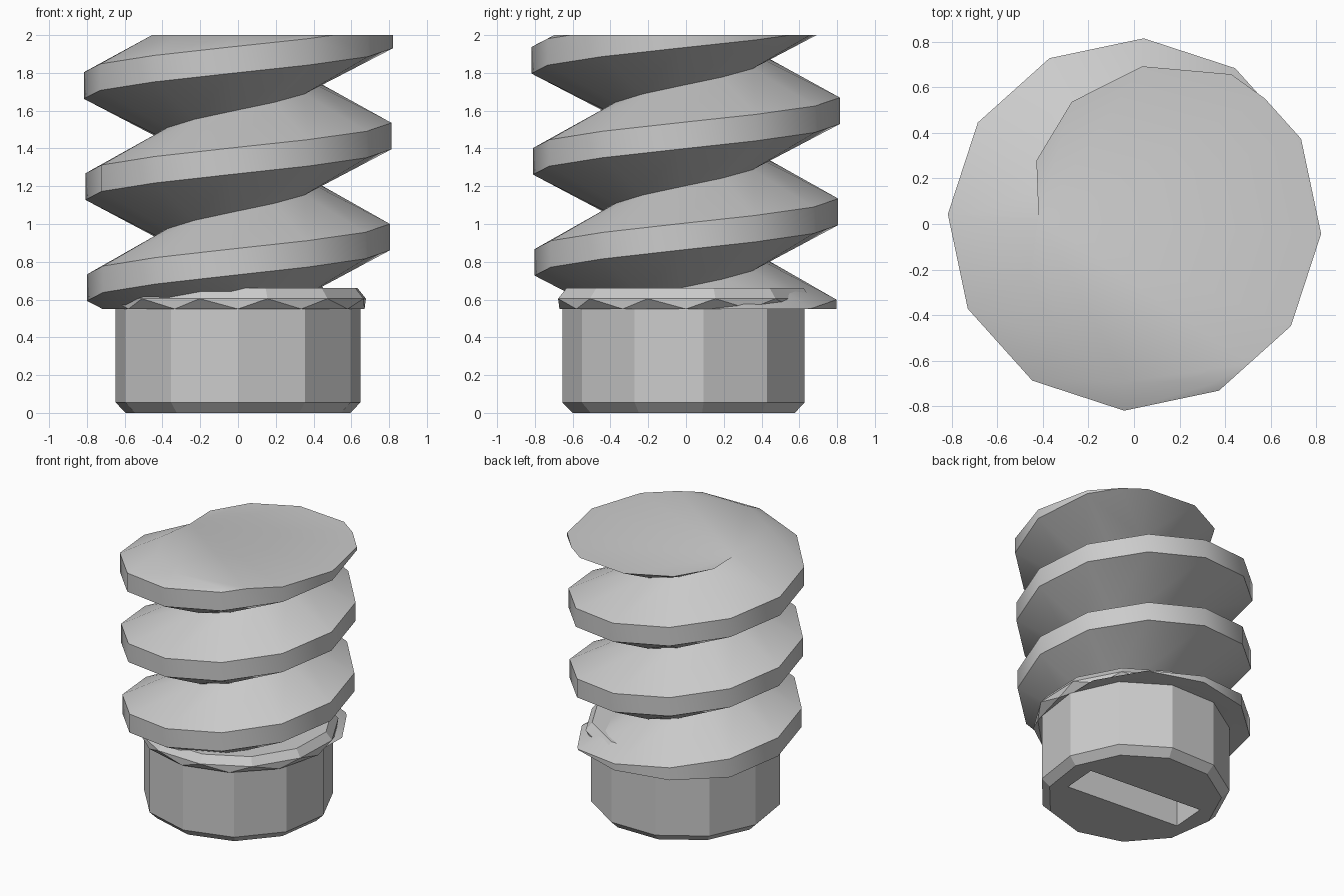
import bpy, bmesh
from math import radians, sin, cos, tau, floor
from mathutils import Vector, Matrix

if "Cube" in bpy.data.objects:
    bpy.data.objects.remove(bpy.data.objects["Cube"])

metal = bpy.data.materials.new("grey_metal")
metal.use_nodes = True
metal.diffuse_color = (0.6, 0.6, 0.6, 1)
metal.node_tree.nodes["Principled BSDF"].inputs["Base Color"].default_value = (0.6, 0.6, 0.6, 1)


def finish(name, bm, smooth=None):
    bmesh.ops.recalc_face_normals(bm, faces=bm.faces)
    mesh = bpy.data.meshes.new(name)
    bm.to_mesh(mesh)
    bm.free()
    mesh.materials.append(metal)
    obj = bpy.data.objects.new(name, mesh)
    bpy.context.collection.objects.link(obj)
    if smooth:
        bpy.ops.object.select_all(action='DESELECT')
        obj.select_set(True)
        bpy.context.view_layer.objects.active = obj
        bpy.ops.object.shade_smooth_by_angle(angle=radians(smooth))
    return obj


def ring(bm, sides, radius, z, start):
    return [bm.verts.new((radius * cos(start + tau * i / sides),
                          radius * sin(start + tau * i / sides), z)) for i in range(sides)]


# Head: eleven-sided drum with a chamfered end
SIDES = 11
bm = bmesh.new()
rings = [ring(bm, SIDES, r, z, radians(-90)) for r, z in ((0.6, 0), (0.655, 0.055), (0.655, 0.55))]
for low, high in zip(rings, rings[1:]):
    for i in range(SIDES):
        j = (i + 1) % SIDES
        bm.faces.new((low[i], low[j], high[j], high[i]))
bm.faces.new(rings[0])
bm.faces.new(rings[-1])
head = finish("head", bm)

# Driver slot, cut into the underside of the head
bm = bmesh.new()
bmesh.ops.create_cube(bm, size=1, matrix=Matrix.Rotation(radians(-4.4), 4, 'Z')
                      @ Matrix.Diagonal((0.92, 0.27, 0.6, 1)))
cutter = finish("slot_cutter", bm)
cutter.hide_render = True
cutter.hide_viewport = True
cutter.display_type = 'WIRE'
cut = head.modifiers.new("slot", 'BOOLEAN')
cut.operation = 'DIFFERENCE'
cut.solver = 'EXACT'
cut.object = cutter

# Collar: zigzag lower edge and a chamfered top
SIDES = 12
bm = bmesh.new()
base = ring(bm, SIDES, 0.67, 0.55, radians(-90))
middle = ring(bm, SIDES, 0.695, 0.605, radians(-77))
top = ring(bm, SIDES, 0.65, 0.66, radians(-77))
for i in range(SIDES):
    j = (i + 1) % SIDES
    bm.faces.new((base[i], base[j], middle[i]))
    bm.faces.new((base[j], middle[j], middle[i]))
    bm.faces.new((middle[i], middle[j], top[j], top[i]))
bm.faces.new(base)
bm.faces.new(top)
finish("collar", bm)

# Thread: right-handed V profile swept up a helix
STEPS, PITCH, BOTTOM, TOP = 12, 0.535, 0.55, 2.0
ROOT, HALF_CREST = 0.42, 0.07
bm = bmesh.new()


def section(i):
    angle = radians(-3) + tau * i / STEPS
    z = 0.4 + PITCH * angle / tau
    crest = 0.79 + 0.016 * z
    profile = ((ROOT, z - PITCH / 2), (crest, z - HALF_CREST),
               (crest, z + HALF_CREST), (ROOT, z + PITCH / 2))
    return [bm.verts.new((r * cos(angle), r * sin(angle), h)) for r, h in profile]


sections = [section(i) for i in range(-2 * STEPS, 5 * STEPS)]
for a, b in zip(sections, sections[1:]):
    for k in range(3):
        bm.faces.new((a[k], b[k], b[k + 1], a[k + 1]))
bmesh.ops.remove_doubles(bm, verts=bm.verts, dist=0.0005)

# Trim the thread flat at both ends and cap it
for z, direction in ((BOTTOM, -1), (TOP, 1)):
    bmesh.ops.bisect_plane(bm, geom=bm.verts[:] + bm.edges[:] + bm.faces[:], dist=1e-5,
                           plane_co=(0, 0, z), plane_no=(0, 0, direction), clear_outer=True)
    rim = [e for e in bm.edges if e.is_boundary and all(abs(v.co.z - z) < 1e-4 for v in e.verts)]
    bmesh.ops.triangle_fill(bm, edges=rim, use_beauty=True, normal=Vector((0, 0, direction)))
finish("thread", bm, 31)
